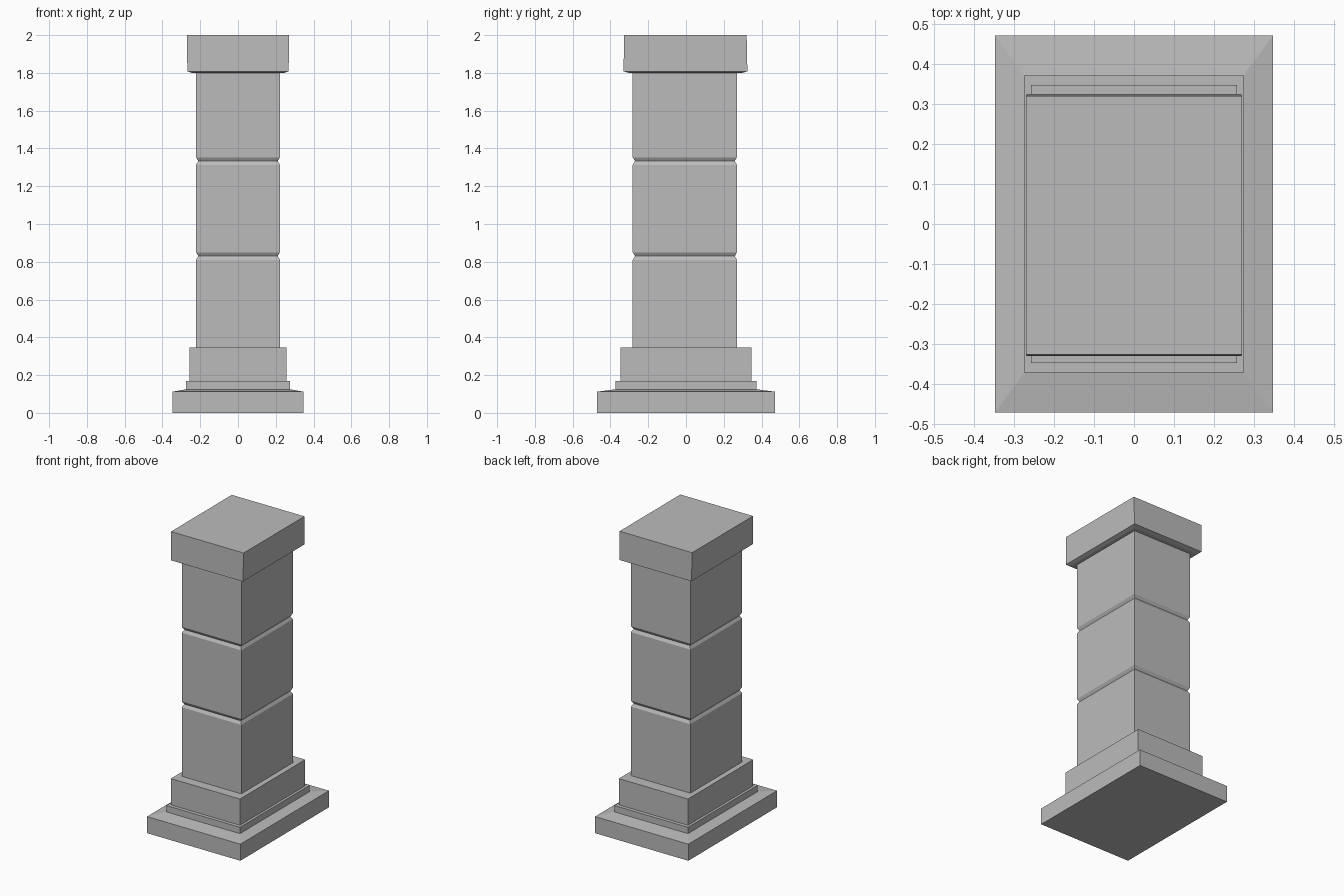
import bpy
import bmesh

cube = bpy.data.objects.get("Cube")
if cube:
    bpy.data.objects.remove(cube, do_unlink=True)

stone = bpy.data.materials.new("grey stone")
stone.use_nodes = True
GREY = (0.5, 0.5, 0.5, 1)
stone.diffuse_color = GREY
stone.node_tree.nodes["Principled BSDF"].inputs["Base Color"].default_value = GREY


def stack(name, rings, y=0):
    """Closed solid from rectangular rings of (half width, half depth, height)."""
    bm = bmesh.new()
    loops = [[bm.verts.new((sx * hx, y + sy * hy, z))
              for sx, sy in ((-1, -1), (1, -1), (1, 1), (-1, 1))]
             for hx, hy, z in rings]
    for low, high in zip(loops, loops[1:]):
        for i in range(4):
            j = (i + 1) % 4
            bm.faces.new((low[i], low[j], high[j], high[i]))
    bm.faces.new(loops[0][::-1])
    bm.faces.new(loops[-1])
    mesh = bpy.data.meshes.new(name)
    bm.to_mesh(mesh)
    bm.free()
    mesh.materials.append(stone)
    bpy.context.collection.objects.link(bpy.data.objects.new(name, mesh))


# Footing with a gently sloped top and a raised step
stack("footing", [(0.348, 0.472, 0), (0.348, 0.472, 0.112),
                  (0.275, 0.372, 0.125), (0.275, 0.372, 0.168)])

# Block under the shaft
stack("base_block", [(0.258, 0.348, 0.168), (0.258, 0.348, 0.345)])

# Shaft with two V grooves
W, D, CUT = 0.222, 0.276, 0.012
shaft = [(W, D, 0.345)]
for z in (0.83, 1.333):
    shaft += [(W, D, z - 0.02), (W - CUT, D - CUT, z), (W, D, z + 0.02)]
shaft.append((W, D, 1.80))
stack("shaft", shaft, y=-0.006)

# Cap with a shallow bevelled underside and slightly tilted sides
stack("cap", [(0.245, 0.3, 1.80), (0.268, 0.328, 1.808), (0.271, 0.324, 2)], y=-0.003)
